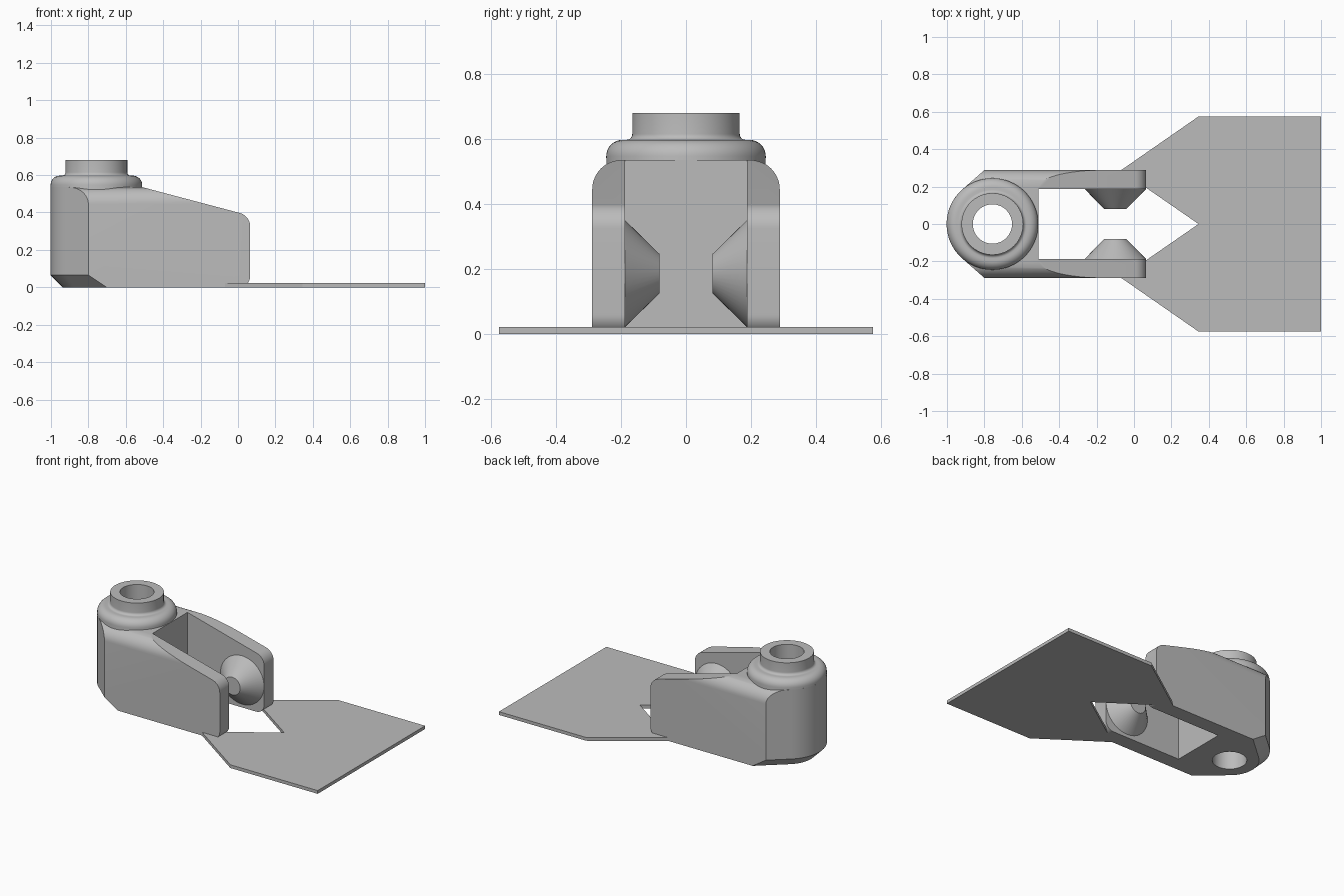
import bpy, bmesh
from math import sin, cos, tan, acos, atan2, hypot, radians, pi

cube = bpy.data.objects.get("Cube")
if cube:
    bpy.data.objects.remove(cube, do_unlink=True)

grey = bpy.data.materials.new("plain grey")
grey.use_nodes = True
color = (0.5, 0.5, 0.5, 1)
grey.diffuse_color = color
grey.node_tree.nodes["Principled BSDF"].inputs["Base Color"].default_value = color

BOSS_X, BOSS_R = -0.757, 0.245
HALF_W, SLOT_W, TOP_Z = 0.288, 0.187, 0.535


def finish(bm, name):
    bmesh.ops.recalc_face_normals(bm, faces=bm.faces)
    me = bpy.data.meshes.new(name)
    bm.to_mesh(me)
    bm.free()
    me.materials.append(grey)
    ob = bpy.data.objects.new(name, me)
    bpy.context.collection.objects.link(ob)
    return ob


def arc(cx, cy, r, a0, a1, n=12):
    return [(cx + r * cos(a0 + (a1 - a0) * i / n), cy + r * sin(a0 + (a1 - a0) * i / n))
            for i in range(n + 1)]


def hull(name, points):
    bm = bmesh.new()
    for p in points:
        bm.verts.new(p)
    bmesh.ops.convex_hull(bm, input=bm.verts)
    bmesh.ops.dissolve_limit(bm, angle_limit=radians(0.2), verts=bm.verts, edges=bm.edges)
    return finish(bm, name)


def lathe(name, profile, x, steps=64):
    bm = bmesh.new()
    rings = [[bm.verts.new((x + r * cos(2 * pi * i / steps), r * sin(2 * pi * i / steps), z))
              for i in range(steps)] for r, z in profile]
    for a, b in zip(rings, rings[1:] + rings[:1]):
        for i in range(steps):
            j = (i + 1) % steps
            bm.faces.new((a[i], a[j], b[j], b[i]))
    return finish(bm, name)


def boolean(ob, tool, operation):
    mod = ob.modifiers.new(operation, "BOOLEAN")
    mod.operation, mod.object, mod.solver = operation, tool, "EXACT"
    deps = bpy.context.evaluated_depsgraph_get()
    ob.data = bpy.data.meshes.new_from_object(ob.evaluated_get(deps))
    ob.modifiers.clear()
    bpy.data.objects.remove(tool, do_unlink=True)


def smooth(ob):
    bpy.ops.object.select_all(action="DESELECT")
    ob.select_set(True)
    bpy.context.view_layer.objects.active = ob
    bpy.ops.object.shade_smooth_by_angle(angle=radians(25))


# Plan shape: round nose tangent to the slanted flanks, chamfered underneath
dx, dy = -0.8 - BOSS_X, HALF_W
tangent = atan2(dy, dx) + acos(BOSS_R / hypot(dx, dy))
flank = tangent - pi / 2


def plan(inset, z):
    x = -0.8 + 0.1 / tan(flank) + inset / sin(flank)
    y = HALF_W + 0.1
    pts = arc(BOSS_X, 0, BOSS_R - inset, tangent, 2 * pi - tangent, 24)
    pts += [(x, y), (x, -y), (0.3, y), (0.3, -y)]
    return [(px, py, z) for px, py in pts]


fork = hull("fork_body", plan(0.13, -0.065) + plan(0, 0.065) + plan(0, 0.8))

# Side profile: sloping top and rounded tip
slope = 0.265
tip_r = 0.075
tip_x = 0.065 - tip_r
tip_z = TOP_Z - slope * (tip_x + 0.51) - tip_r * hypot(1, slope)
side = arc(tip_x, tip_z, tip_r, 0, pi / 2 - atan2(slope, 1))
side += arc(0.005, 0.06, 0.06, -pi / 2, 0)
side += [(-1.2, 0), (-1.2, TOP_Z + slope * 0.69)]
boolean(fork, hull("side_shape", [(x, y, z) for x, z in side for y in (-0.5, 0.5)]), "INTERSECT")

# End profile: rounded upper shoulders
r = 0.09
end = arc(HALF_W - r, TOP_Z - r, r, 0, pi / 2) + [(HALF_W, -0.2)]
boolean(fork, hull("end_shape", [(x, s * y, z) for y, z in end for s in (-1, 1) for x in (-1.3, 0.4)]),
        "INTERSECT")

# Slot between the cheeks, and the vertical bore
boolean(fork, hull("slot", [(x, y, z) for x in (-0.51, 0.5) for y in (-SLOT_W, SLOT_W)
                            for z in (-0.3, 0.9)]), "DIFFERENCE")
boolean(fork, hull("bore", [(x, y, z) for x, y in arc(BOSS_X, 0, 0.105, 0, 2 * pi, 64)[:-1]
                            for z in (-0.3, 0.9)]), "DIFFERENCE")
smooth(fork)

# Boss with rounded shoulder, small cove and raised collar
profile = [(0.105, TOP_Z), (BOSS_R - 0.001, 0.42)]
profile += arc(BOSS_R - 0.05, 0.547, 0.05, 0, pi / 2, 8)
profile += arc(0.183, 0.615, 0.018, -pi / 2, -pi, 6)
profile += [(0.165, 0.68), (0.105, 0.68)]
smooth(lathe("boss_collar", profile, BOSS_X))

# Conical pivots on the inner cheek faces
for label, s in (("left_rear", 1), ("right_front", -1)):
    bm = bmesh.new()
    bmesh.ops.create_cone(bm, cap_ends=True, segments=48, radius1=0.165, radius2=0.06, depth=0.107)
    ob = finish(bm, label + "_pivot_cone")
    ob.location = (-0.1, s * 0.1345, 0.186)
    ob.rotation_euler.x = s * pi / 2
    smooth(ob)

# Thin tail plate with a V notch
bm = bmesh.new()
half = [(1, 0.575), (0.345, 0.575), (-0.07, 0.287)]
outline = half + [(0.345, 0)] + [(x, -y) for x, y in reversed(half)]
face = bm.faces.new([bm.verts.new((x, y, 0)) for x, y in outline])
ext = bmesh.ops.extrude_face_region(bm, geom=[face])
bmesh.ops.translate(bm, vec=(0, 0, 0.022),
                    verts=[v for v in ext["geom"] if isinstance(v, bmesh.types.BMVert)])
finish(bm, "tail_plate")
